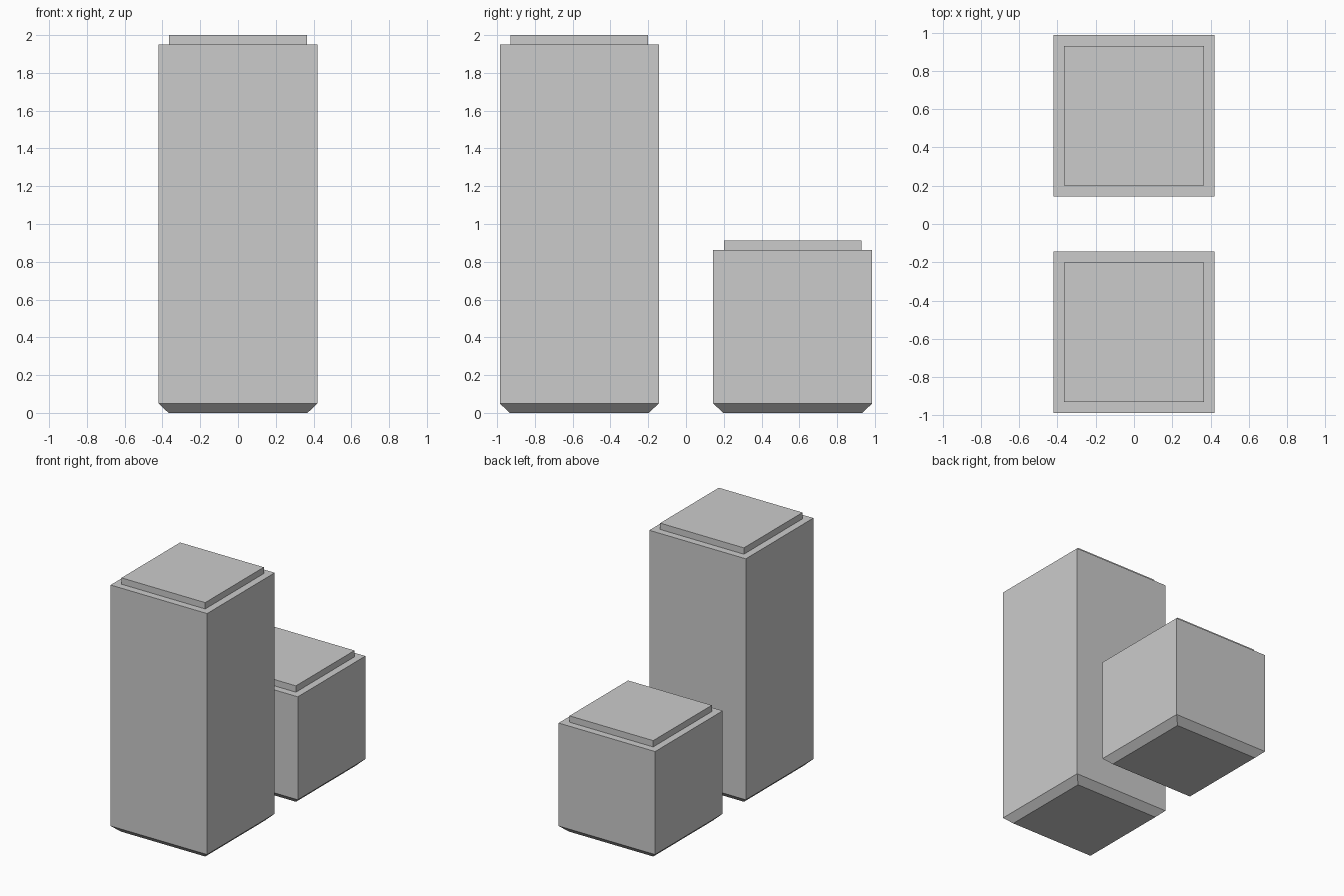
import bpy, bmesh

if "Cube" in bpy.data.objects:
    bpy.data.objects.remove(bpy.data.objects["Cube"])

HALF, INSET, STEP = 0.421, 0.365, 0.05


def pillar(name, y, height):
    """Square block with a chamfered foot and a raised inset cap."""
    # (half width, z) of each square ring from the bottom up
    profile = [(INSET + 0.003, 0), (HALF, STEP), (HALF, height - STEP),
               (INSET, height - STEP), (INSET, height)]
    bm = bmesh.new()
    rings = [[bm.verts.new((sx * h, sy * h, z))
              for sx, sy in ((-1, -1), (1, -1), (1, 1), (-1, 1))]
             for h, z in profile]
    for low, high in zip(rings, rings[1:]):
        for i in range(4):
            j = (i + 1) % 4
            bm.faces.new((low[i], low[j], high[j], high[i]))
    bm.faces.new(rings[0][::-1])
    bm.faces.new(rings[-1])
    mesh = bpy.data.meshes.new(name)
    bm.to_mesh(mesh)
    bm.free()
    obj = bpy.data.objects.new(name, mesh)
    obj.location.y = y
    bpy.context.collection.objects.link(obj)


# Tall pillar at the front, short one at the back
pillar("tall_pillar", -0.565, 2.0)
pillar("short_pillar", 0.565, 0.912)
